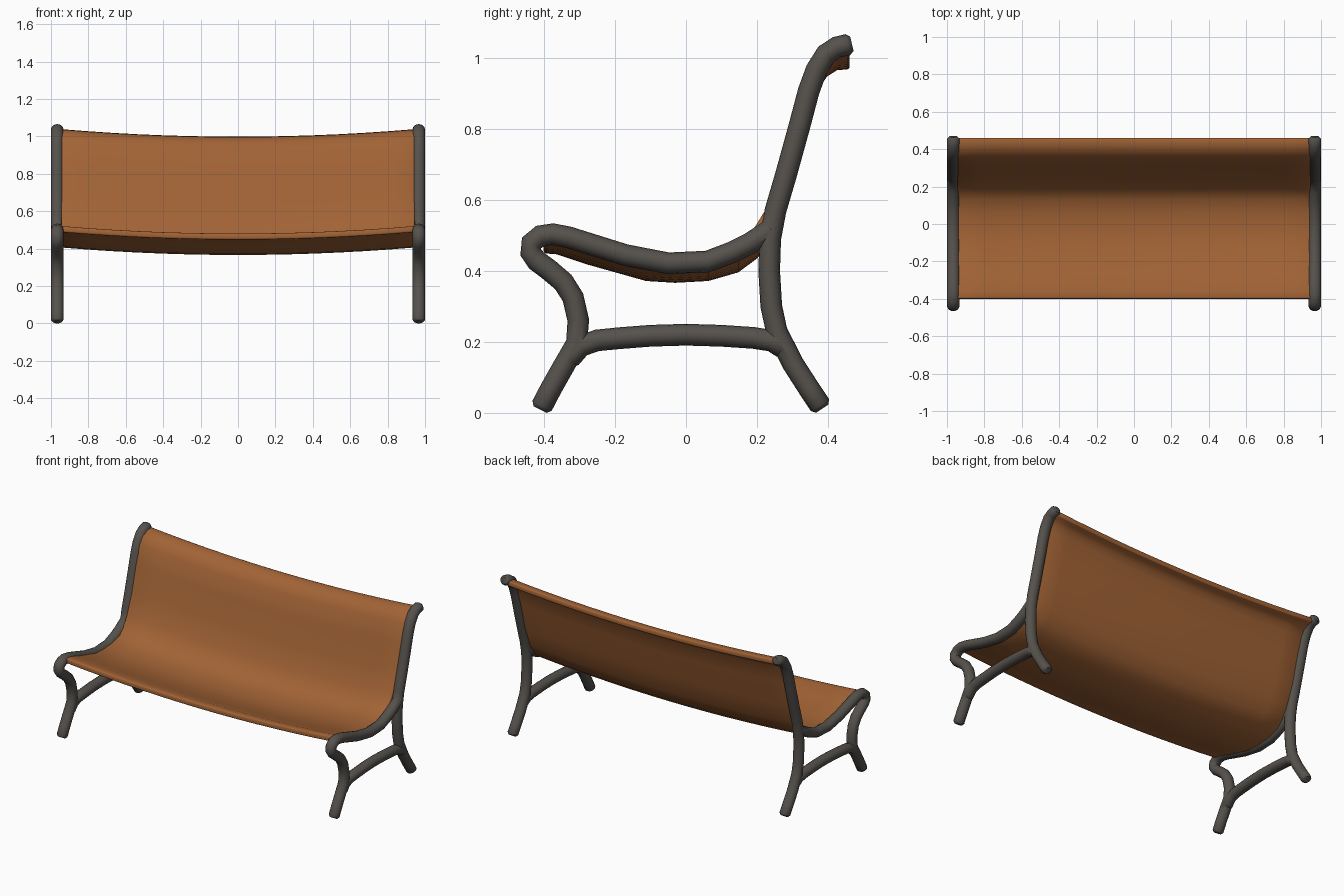
import bpy, bmesh, math

if "Cube" in bpy.data.objects:
    bpy.data.objects.remove(bpy.data.objects["Cube"])

def material(name, rgb):
    m = bpy.data.materials.new(name)
    m.diffuse_color = (*rgb, 1)
    m.use_nodes = True
    m.node_tree.nodes["Principled BSDF"].inputs["Base Color"].default_value = m.diffuse_color
    return m

BROWN = material("brown leather", (0.36, 0.125, 0.036))
GREY = material("dark iron", (0.092, 0.084, 0.074))

def finish(name, bm, mat):
    bmesh.ops.recalc_face_normals(bm, faces=bm.faces)
    me = bpy.data.meshes.new(name)
    bm.to_mesh(me)
    bm.free()
    me.materials.append(mat)
    ob = bpy.data.objects.new(name, me)
    bpy.context.collection.objects.link(ob)
    return ob

def smooth(ob, angle):
    bpy.ops.object.select_all(action='DESELECT')
    ob.select_set(True)
    bpy.context.view_layer.objects.active = ob
    bpy.ops.object.shade_smooth_by_angle(angle=math.radians(angle))

R, RX, SIDES = 0.0305, 0.0335, 16

def tube(name, pts, x):
    """Sweep an oval along a (y, z) path at the given x, with rounded ends."""
    bm = bmesh.new()
    stations = []
    for i, (y, z) in enumerate(pts):
        a, b = pts[max(i - 1, 0)], pts[min(i + 1, len(pts) - 1)]
        ty, tz = b[0] - a[0], b[1] - a[1]
        d = math.hypot(ty, tz)
        stations.append((y, z, ty / d, tz / d, 1))
    y, z, ty, tz, _ = stations[0]
    stations.insert(0, (y - ty * .012, z - tz * .012, ty, tz, .68))
    y, z, ty, tz, _ = stations[-1]
    stations.append((y + ty * .012, z + tz * .012, ty, tz, .68))
    rings = []
    for y, z, ty, tz, s in stations:
        ring = []
        for k in range(SIDES):
            a = 2 * math.pi * k / SIDES
            n = R * s * math.cos(a)
            ring.append(bm.verts.new((x + RX * s * math.sin(a), y - tz * n, max(z + ty * n, 0))))
        rings.append(ring)
    for r, q in zip(rings, rings[1:]):
        for k in range(SIDES):
            j = (k + 1) % SIDES
            bm.faces.new((r[k], r[j], q[j], q[k]))
    bm.faces.new(rings[0])
    bm.faces.new(rings[-1])
    return finish(name, bm, GREY)

# side frame paths (y, z)
back_post = [(.455, 1.036), (.425, 1.029), (.395, 1.01), (.367, .965), (.345, .905),
             (.32, .81), (.28, .665), (.252, .57), (.237, .49), (.234, .40), (.24, .30),
             (.255, .23), (.30, .14), (.345, .07), (.377, .022)]
seat_rail = [(.238, .515), (.18, .477), (.13, .452), (.06, .426), (-.05, .421), (-.17, .444),
             (-.26, .472), (-.33, .494), (-.375, .503), (-.41, .498), (-.435, .478),
             (-.437, .452), (-.42, .428), (-.385, .402), (-.345, .368), (-.318, .325),
             (-.303, .26), (-.308, .195), (-.345, .13), (-.38, .068), (-.405, .02)]
stretcher = [(-.325, .155), (-.295, .188), (-.25, .204), (-.19, .21), (-.1, .217), (0, .22),
             (.1, .217), (.19, .211), (.24, .203), (.27, .185)]

for side, x in (("left", -.9665), ("right", .9665)):
    frame = tube(side + "_frame", back_post, x)
    for part, path in (("seat_rail", seat_rail), ("stretcher", stretcher)):
        cutter = tube(side + "_" + part, path, x)
        mod = frame.modifiers.new(part, 'BOOLEAN')
        mod.operation, mod.solver, mod.object = 'UNION', 'EXACT', cutter
        bpy.ops.object.select_all(action='DESELECT')
        frame.select_set(True)
        bpy.context.view_layer.objects.active = frame
        bpy.ops.object.modifier_apply(modifier=part)
        bpy.data.objects.remove(cutter)
    smooth(frame, 50)

# sagging seat and back sheet
profile = [(-.40, .505), (-.36, .502), (-.27, .472), (-.11, .427), (-.03, .422), (.06, .427),
           (.14, .45), (.19, .487), (.235, .56), (.28, .68), (.325, .85), (.36, .96),
           (.385, .998), (.42, 1.02), (.46, 1.023)]
W, N = .945, 14
bm = bmesh.new()
cols = []
for i in range(N + 1):
    x = W * (2 * i / N - 1)
    sag = .04 * (1 - (x / W) ** 2)
    cols.append([bm.verts.new((x, y, z - sag)) for y, z in profile])
for a, b in zip(cols, cols[1:]):
    for j in range(len(profile) - 1):
        bm.faces.new((a[j], b[j], b[j + 1], a[j + 1]))
sheet = finish("seat_sheet", bm, BROWN)
sol = sheet.modifiers.new("thickness", 'SOLIDIFY')
sol.thickness, sol.offset, sol.use_even_offset = .032, 0, True
bev = sheet.modifiers.new("soft_edge", 'BEVEL')
bev.width, bev.segments, bev.limit_method, bev.angle_limit = .007, 2, 'ANGLE', math.radians(60)
smooth(sheet, 50)
